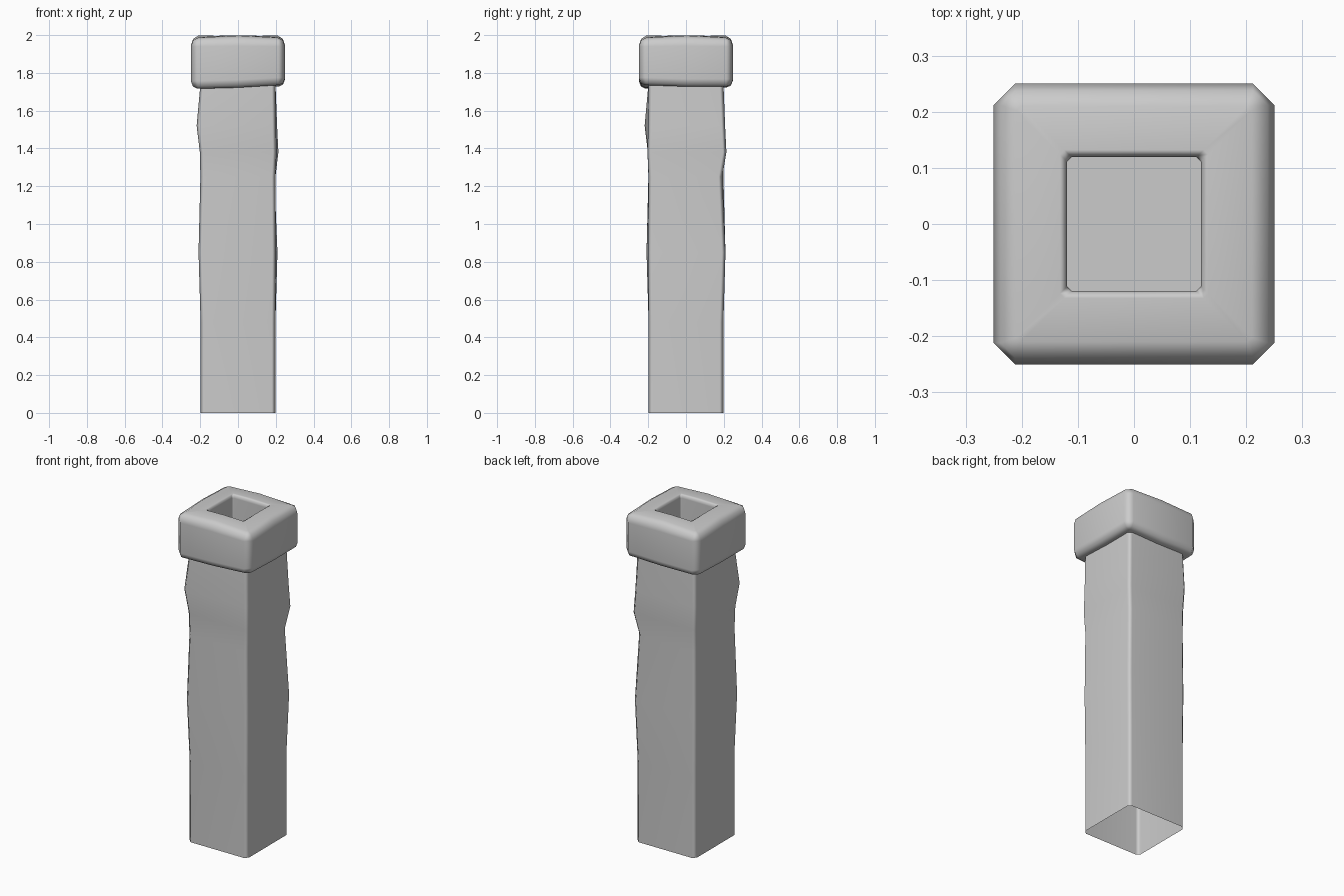
import bpy
import bmesh

old = bpy.data.objects.get("Cube")
if old:
    bpy.data.objects.remove(old, do_unlink=True)

stone = bpy.data.materials.new("plain grey")
stone.use_nodes = True
GREY = (0.6, 0.6, 0.6, 1)
stone.diffuse_color = GREY
stone.node_tree.nodes["Principled BSDF"].inputs["Base Color"].default_value = GREY

# Corner signs, counter-clockwise from front left of the page
CORNERS = [(-1, -1), (1, -1), (1, 1), (-1, 1)]


def loft(name, rings, cap_end=False, closed=False):
    """Join equal rings of points into a smooth-shaded skin."""
    bm = bmesh.new()
    rows = [[bm.verts.new(p) for p in ring] for ring in rings]
    pairs = list(zip(rows, rows[1:]))
    if closed:
        pairs.append((rows[-1], rows[0]))
    for a, b in pairs:
        for i in range(len(a)):
            j = (i + 1) % len(a)
            bm.faces.new((a[i], a[j], b[j], b[i]))
    if cap_end:
        bm.faces.new(rows[-1])
    bmesh.ops.recalc_face_normals(bm, faces=bm.faces)
    mesh = bpy.data.meshes.new(name)
    bm.to_mesh(mesh)
    bm.free()
    mesh.materials.append(stone)
    ob = bpy.data.objects.new(name, mesh)
    bpy.context.collection.objects.link(ob)
    bpy.context.view_layer.objects.active = ob
    ob.select_set(True)
    bpy.ops.object.shade_smooth_by_angle(angle=1.05)
    ob.select_set(False)
    weighted = ob.modifiers.new("even shading", "WEIGHTED_NORMAL")
    weighted.keep_sharp = True
    return ob


# Shaft: height, then how far each corner bulges outward
SHAFT = [
    (0.0, 0, 0, 0, 0),
    (0.48, 0, 0, 0, 0),
    (0.85, 0.011, 0.003, 0.011, 0.003),
    (1.25, 0.001, 0, -0.006, 0),
    (1.38, 0.004, 0.006, 0.016, 0.002),
    (1.52, 0.021, 0.003, 0.009, 0.008),
    (1.75, 0, 0, 0, 0),
]


def shaft_ring(z, *bulges):
    ring = []
    for k, (sx, sy) in enumerate(CORNERS):
        r = 0.198 + bulges[k]
        ends = [(sx * r, sy * (r - 0.02), z), (sx * (r - 0.02), sy * r, z)]
        ring += ends if k % 2 == 0 else ends[::-1]
    # keep a steady winding around the corner pairs
    return [ring[i] for i in range(8)]


# Hollow shaft, open below and closed above as the floor of the flue
loft("chimney_shaft", [shaft_ring(*row) for row in SHAFT], cap_end=True)

# Cap: half width, height, corner cut, bow of the side middles
CAP = [
    (0.18, 1.725, 0.01, -0.004),
    (0.215, 1.725, 0.008, -0.004),
    (0.238, 1.736, 0.026, -0.004),
    (0.25, 1.765, 0.038, -0.003),
    (0.25, 1.94, 0.038, 0.003),
    (0.238, 1.972, 0.026, 0.008),
    (0.21, 1.987, 0.008, 0.01),
    (0.132, 1.996, 0.008, 0.003),
    (0.122, 1.99, 0.008, 0),
    (0.119, 1.975, 0.008, 0),
    (0.119, 1.725, 0.008, 0),
]
TILT = [-0.008, 0.01, 0.003, 0.0]  # uneven underside, per corner


def cap_ring(r, z, cut, bow):
    ring = []
    for k, (sx, sy) in enumerate(CORNERS):
        nx, ny = CORNERS[(k + 1) % 4]
        drop = TILT[k] if z < 1.8 else 0
        ends = [(sx * r, sy * (r - cut), z + drop), (sx * (r - cut), sy * r, z + drop)]
        ring += ends if k % 2 == 0 else ends[::-1]
        mid_drop = (TILT[k] + TILT[(k + 1) % 4]) / 2 if z < 1.8 else 0
        ring.append(((sx + nx) / 2 * r, (sy + ny) / 2 * r, z + bow + mid_drop))
    return ring


loft("chimney_cap", [cap_ring(*row) for row in CAP], closed=True)
